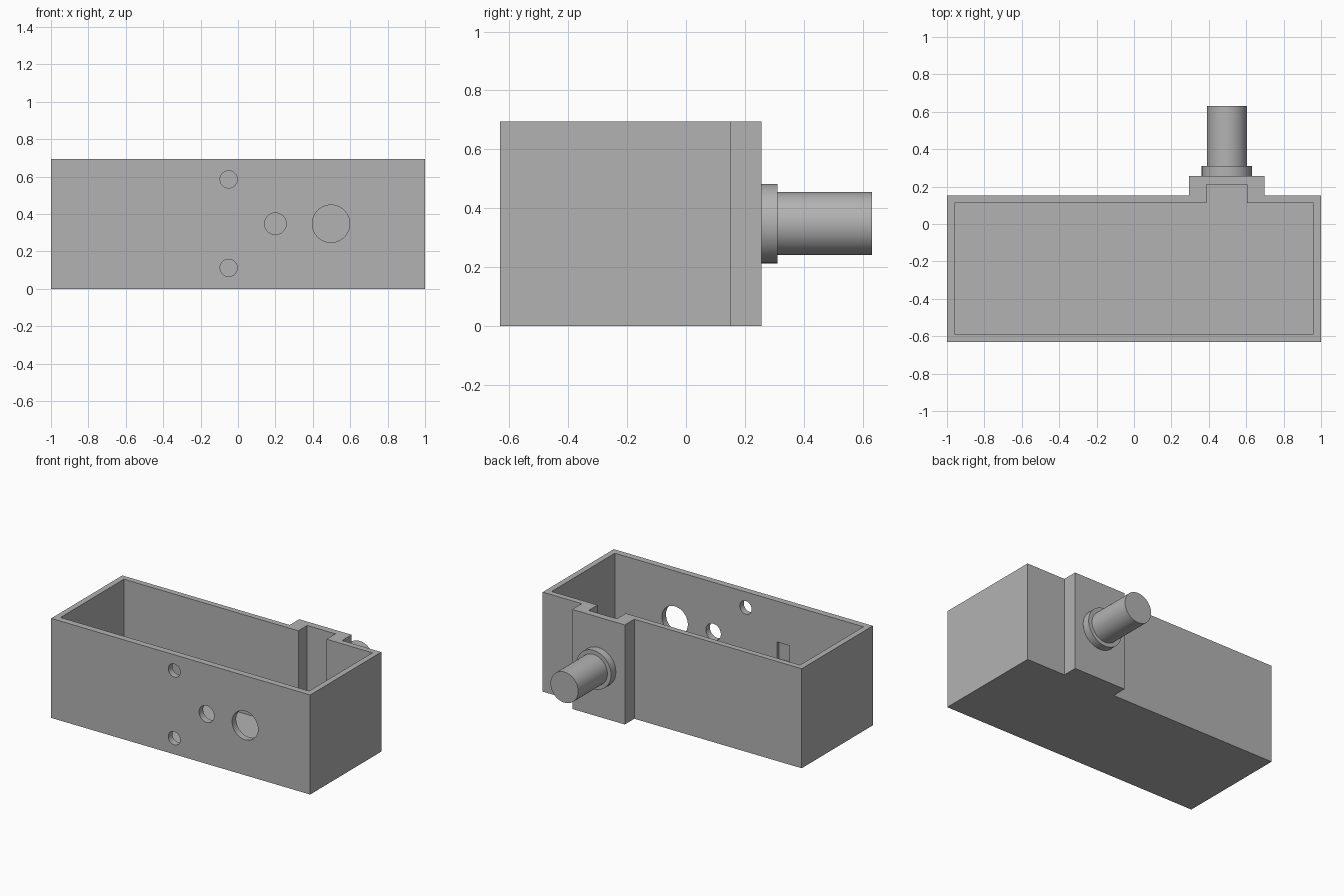
import bpy
import bmesh
from math import radians
from mathutils import Matrix

old = bpy.data.objects.get("Cube")
if old:
    bpy.data.objects.remove(old, do_unlink=True)

GREY = (0.45, 0.45, 0.45, 1)
grey = bpy.data.materials.new("plain grey")
grey.use_nodes = True
grey.diffuse_color = GREY
grey.node_tree.nodes["Principled BSDF"].inputs["Base Color"].default_value = GREY

HEIGHT, FLOOR = 0.695, 0.005
SHAFT_X, MID_Z = 0.497, 0.348


def finish(name, bm):
    bmesh.ops.recalc_face_normals(bm, faces=bm.faces)
    mesh = bpy.data.meshes.new(name)
    bm.to_mesh(mesh)
    bm.free()
    mesh.materials.append(grey)
    obj = bpy.data.objects.new(name, mesh)
    bpy.context.collection.objects.link(obj)
    return obj


def prism(name, outline, z0, z1):
    """Extrude a plan outline upwards."""
    bm = bmesh.new()
    face = bm.faces.new([bm.verts.new((x, y, z0)) for x, y in outline])
    top = bmesh.ops.extrude_face_region(bm, geom=[face])["geom"]
    verts = [v for v in top if isinstance(v, bmesh.types.BMVert)]
    bmesh.ops.translate(bm, verts=verts, vec=(0, 0, z1 - z0))
    return finish(name, bm)


def rod(name, x, z, radius, y0, y1):
    """Cylinder lying along y."""
    bm = bmesh.new()
    place = Matrix.Translation((x, (y0 + y1) / 2, z)) @ Matrix.Rotation(radians(90), 4, "X")
    bmesh.ops.create_cone(bm, cap_ends=True, segments=64, radius1=radius,
                          radius2=radius, depth=y1 - y0, matrix=place)
    return finish(name, bm)


def stepped(x, front, back, left, right, step):
    """Rectangle with a raised step on its back side."""
    return [(-x, front), (x, front), (x, back), (right, back),
            (right, step), (left, step), (left, back), (-x, back)]


def cut(target, cutter):
    cutter.hide_render = True
    mod = target.modifiers.new("cut", "BOOLEAN")
    mod.operation = "DIFFERENCE"
    mod.solver = "EXACT"
    mod.object = cutter
    graph = bpy.context.evaluated_depsgraph_get()
    mesh = bpy.data.meshes.new_from_object(target.evaluated_get(graph))
    target.modifiers.clear()
    target.data = mesh
    bpy.data.objects.remove(cutter, do_unlink=True)


# Case walls with a thickened rear pad, and the thin floor
outer = stepped(1, -0.632, 0.152, 0.293, 0.698, 0.257)
inner = stepped(0.96, -0.587, 0.112, 0.387, 0.605, 0.21)
walls = prism("case_walls", outer, FLOOR, HEIGHT)
cut(walls, prism("cavity_cutter", inner, -0.1, HEIGHT + 0.1))
prism("case_floor", outer, 0, FLOOR)

# Round holes through the front wall
for x, z, r in [(0.497, MID_Z, 0.1), (0.2, MID_Z, 0.058),
                (-0.05, 0.585, 0.046), (-0.05, 0.112, 0.046)]:
    cut(walls, rod("hole_cutter", x, z, r, -0.75, -0.5))

# Shallow locating recess on the inside of the front wall
pocket = [(-0.39, -0.61), (-0.29, -0.61), (-0.29, -0.5), (-0.39, -0.5)]
cut(walls, prism("recess_cutter", pocket, 0.285, 0.41))

# Collar and shaft at the back
parts = [walls,
         rod("shaft_collar", SHAFT_X, MID_Z, 0.135, 0.256, 0.31),
         rod("shaft", SHAFT_X, MID_Z, 0.107, 0.3, 0.632)]

bpy.ops.object.select_all(action="DESELECT")
for part in parts:
    part.select_set(True)
bpy.context.view_layer.objects.active = walls
bpy.ops.object.shade_smooth_by_angle(angle=radians(30))
